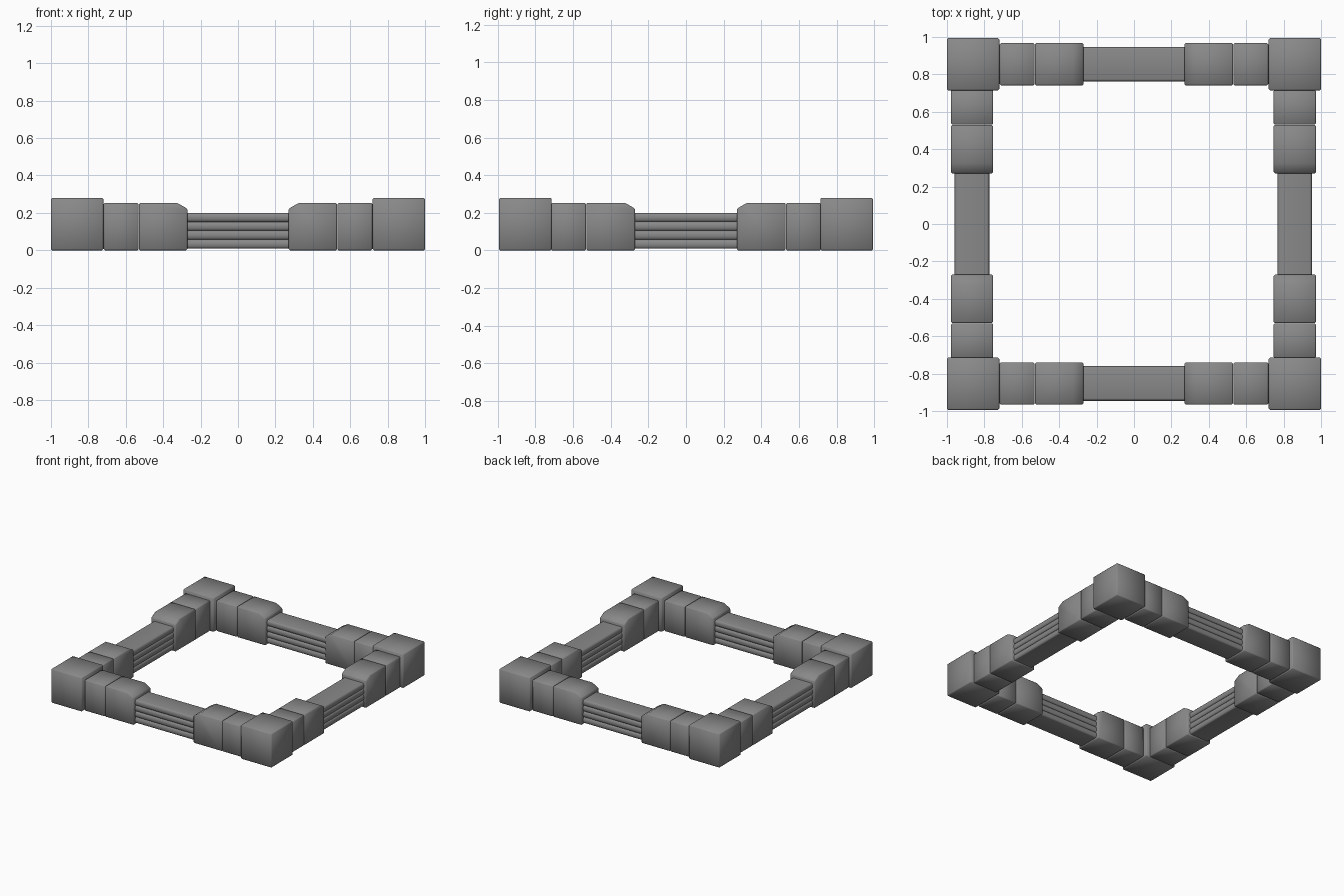
import bpy, bmesh, math
from mathutils import Matrix

if "Cube" in bpy.data.objects:
    bpy.data.objects.remove(bpy.data.objects["Cube"])

stone = bpy.data.materials.new("dark_stone")
stone.diffuse_color = (0.25, 0.25, 0.25, 1)
stone.use_nodes = True
stone.node_tree.nodes["Principled BSDF"].inputs["Base Color"].default_value = stone.diffuse_color


def extrude(name, profile, lo, hi, matrix, bevel=0.0):
    """Extrude a (u, z) profile along v from lo to hi, then place it with matrix."""
    bm = bmesh.new()
    a = [bm.verts.new((u, lo, z)) for u, z in profile]
    b = [bm.verts.new((u, hi, z)) for u, z in profile]
    bm.faces.new(a)
    bm.faces.new(b[::-1])
    n = len(profile)
    for i in range(n):
        bm.faces.new((a[i], b[i], b[(i + 1) % n], a[(i + 1) % n]))
    bm.transform(matrix)
    bmesh.ops.recalc_face_normals(bm, faces=bm.faces)
    mesh = bpy.data.meshes.new(name)
    bm.to_mesh(mesh)
    bm.free()
    mesh.materials.append(stone)
    ob = bpy.data.objects.new(name, mesh)
    bpy.context.collection.objects.link(ob)
    bpy.ops.object.select_all(action='DESELECT')
    ob.select_set(True)
    bpy.context.view_layer.objects.active = ob
    if bevel:
        # Stones are shaded smooth all over, across their softened edges
        m = ob.modifiers.new("soft_edges", 'BEVEL')
        m.width, m.segments, m.limit_method = bevel, 1, 'ANGLE'
        bpy.ops.object.shade_smooth()
    else:
        bpy.ops.object.shade_smooth_by_angle(angle=math.radians(35))
    return ob


def rect(u0, u1, h):
    return [(u0, 0), (u1, 0), (u1, h), (u0, h)]


# Corner blocks
for sx, xn in ((-1, "left"), (1, "right")):
    for sy, yn in ((-1, "front"), (1, "back")):
        extrude(f"corner_block_{yn}_{xn}", rect(-0.14, 0.14, 0.28), -0.14, 0.14,
                Matrix.Translation((sx * 0.86, sy * 0.854, 0)), 0.007)

# Reeded rail cross-section: four rounded ribs on each side
half, depth, z0, z1, ribs, steps = 0.093, 0.013, 0.01, 0.20, 4, 8
side = []
for r in range(ribs):
    for s in range(steps + (r == ribs - 1)):
        t = math.pi * s / steps
        pitch = (z1 - z0) / ribs
        side.append((half - depth + depth * math.sin(t),
                     z0 + pitch * (r + 0.5 - 0.5 * math.cos(t))))
rail = side + [(-u, z) for u, z in reversed(side)]

# Stone with a sloped inner top edge, and plain stone behind it
sloped = [(0.27, 0), (0.53, 0), (0.53, 0.253), (0.325, 0.253), (0.27, 0.222)]
plain = rect(0.531, 0.718, 0.253)

# Four sides: rail in the middle, a sloped and a plain stone at each end
turn = Matrix.Rotation(math.pi / 2, 4, 'Z')
for name, x, y, rot in (("front", 0, -0.853, Matrix()), ("back", 0, 0.854, Matrix()),
                        ("left", -0.866, 0, turn), ("right", 0.86, 0, turn)):
    place = Matrix.Translation((x, y, 0)) @ rot
    extrude(f"reeded_rail_{name}", rail, -0.28, 0.28, place @ turn)
    for i, s in enumerate((-1, 1)):
        flip = place @ Matrix.Diagonal((s, 1, 1, 1))
        extrude(f"sloped_stone_{name}_{i}", sloped, -0.113, 0.113, flip, 0.007)
        extrude(f"plain_stone_{name}_{i}", plain, -0.113, 0.113, flip, 0.007)
